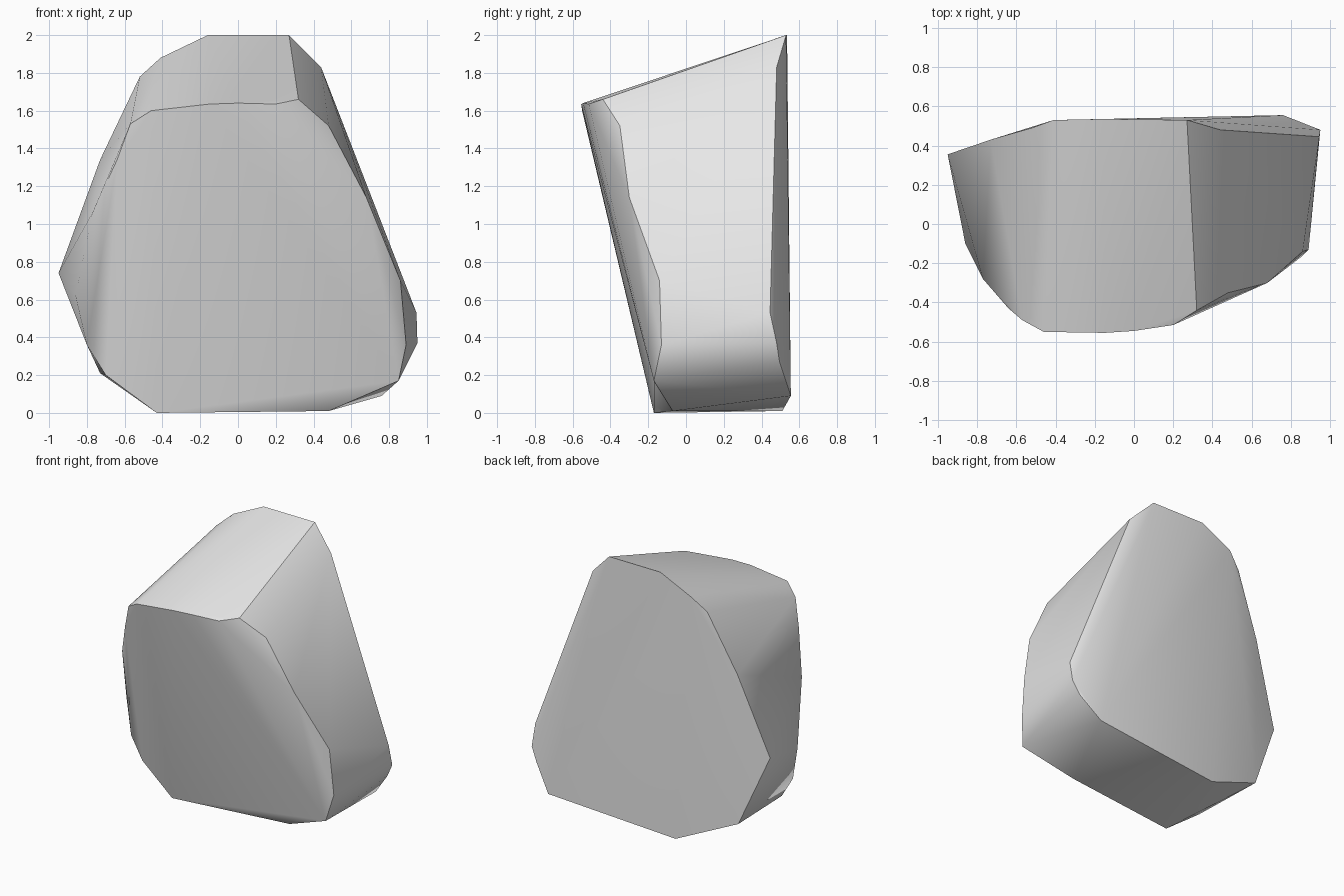
import bpy
import bmesh
import math

cube = bpy.data.objects.get("Cube")
if cube:
    bpy.data.objects.remove(cube, do_unlink=True)

# One plain stone colour
stone = bpy.data.materials.new("stone grey")
stone.use_nodes = True
grey = (0.8, 0.8, 0.8, 1)
stone.diffuse_color = grey
stone.node_tree.nodes["Principled BSDF"].inputs["Base Color"].default_value = grey

# Rim of the leaning front face
front_rim = [
    (-.43, -.17, 0), (-.7, -.14, .2), (-.8, -.13, .36), (-.86, -.1, .62),
    (-.77, -.28, 1.06), (-.64, -.43, 1.34), (-.57, -.49, 1.53),
    (-.46, -.55, 1.6), (-.15, -.555, 1.635), (0, -.545, 1.64),
    (.2, -.515, 1.635), (.32, -.44, 1.66), (.48, -.35, 1.52),
    (.68, -.3, 1.14), (.86, -.14, .7), (.89, -.13, .36), (.85, -.17, .17),
]

# Rim of the nearly upright back face
back_rim = [
    (-.27, .51, .01), (-.73, .42, .21), (-.82, .39, .43), (-.95, .355, .74),
    (-.73, .43, 1.34), (-.52, .49, 1.78), (-.41, .53, 1.88),
    (-.16, .535, 2), (.27, .53, 2), (.44, .48, 1.83), (.945, .445, .53),
    (.95, .48, .37), (.9, .495, .27), (.76, .555, .09),
]

# Corner of the underside
base_corner = [(.48, -.07, .01)]

# Boulder: a convex skin stretched over both rims
bm = bmesh.new()
for point in front_rim + back_rim + base_corner:
    bm.verts.new(point)
hull = bmesh.ops.convex_hull(bm, input=bm.verts)
unused = {v for v in hull["geom_interior"] + hull["geom_unused"]
          if isinstance(v, bmesh.types.BMVert)}
bmesh.ops.delete(bm, geom=list(unused), context="VERTS")
bmesh.ops.recalc_face_normals(bm, faces=bm.faces)

mesh = bpy.data.meshes.new("boulder")
bm.to_mesh(mesh)
bm.free()
mesh.materials.append(stone)
boulder = bpy.data.objects.new("boulder", mesh)
bpy.context.collection.objects.link(boulder)

# Soft facets with crisp main edges
bpy.ops.object.select_all(action="DESELECT")
boulder.select_set(True)
bpy.context.view_layer.objects.active = boulder
bpy.ops.object.shade_smooth_by_angle(angle=math.radians(35))
